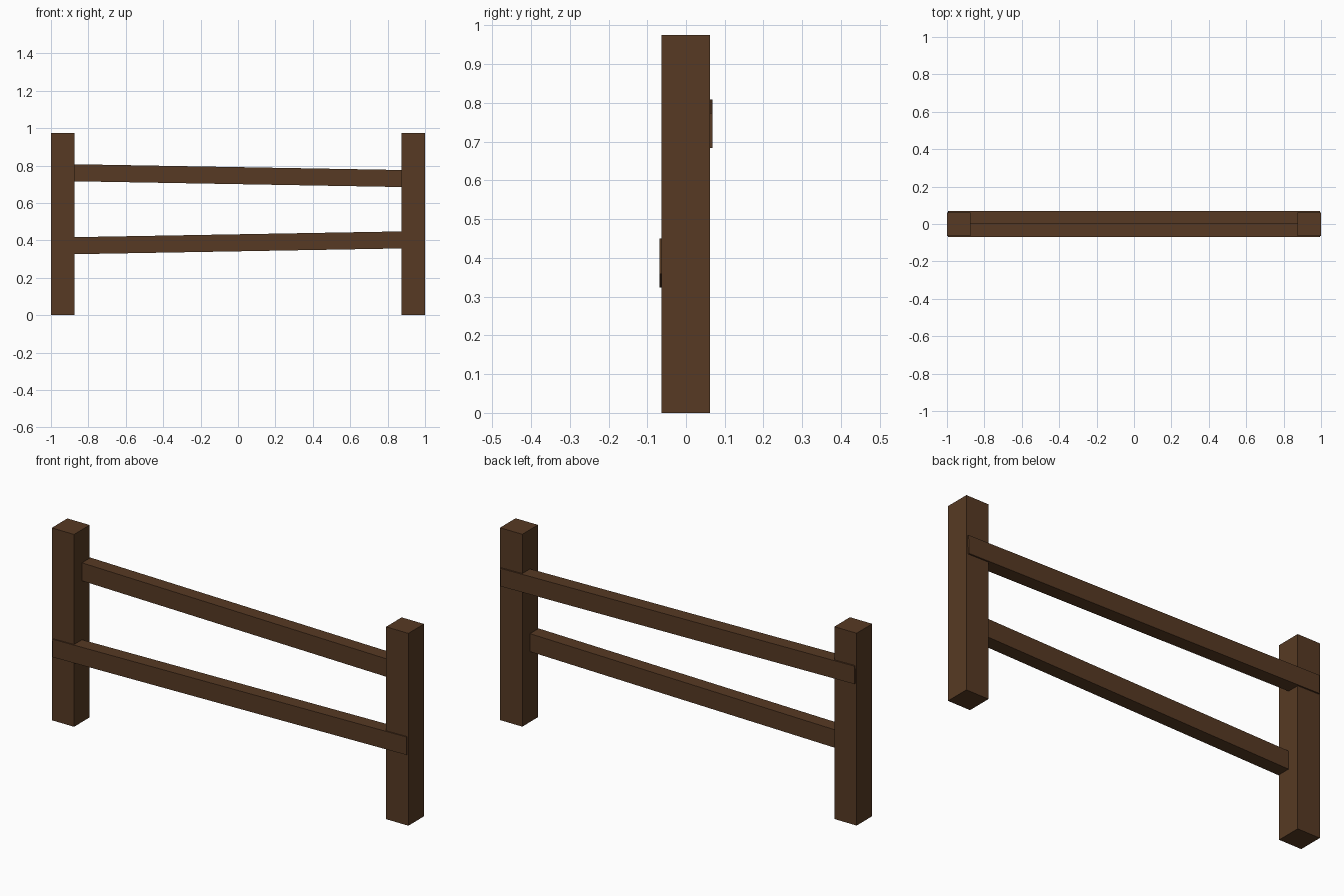
import bpy
import math

if "Cube" in bpy.data.objects:
    bpy.data.objects.remove(bpy.data.objects["Cube"])

wood = bpy.data.materials.new("brown_wood")
wood.diffuse_color = (0.095, 0.042, 0.017, 1.0)
wood.use_nodes = True
wood.node_tree.nodes["Principled BSDF"].inputs["Base Color"].default_value = wood.diffuse_color


def beam(name, size, centre, tilt=0.0):
    """Flat-faced rectangular beam, tilted in the x-z plane."""
    bpy.ops.mesh.primitive_cube_add(size=1, location=centre, rotation=(0, tilt, 0))
    ob = bpy.context.object
    ob.name = name
    ob.scale = size
    bpy.ops.object.transform_apply(location=False, rotation=True, scale=True)
    ob.data.materials.append(wood)
    return ob


# Upright posts
for side, x in (("left", -0.9375), ("right", 0.9375)):
    beam(side + "_post", (0.125, 0.125, 0.975), (x, -0.001, 0.4875))

# Rails: the upper one sits towards the back, the lower one towards the front,
# each slightly proud of the posts and sloping in opposite directions
slope = math.asin(0.035 / 1.986)
beam("upper_rail", (1.986, 0.069, 0.091), (0, 0.0345, 0.746), slope)
beam("lower_rail", (1.986, 0.069, 0.091), (0, -0.0345, 0.387), -slope)
